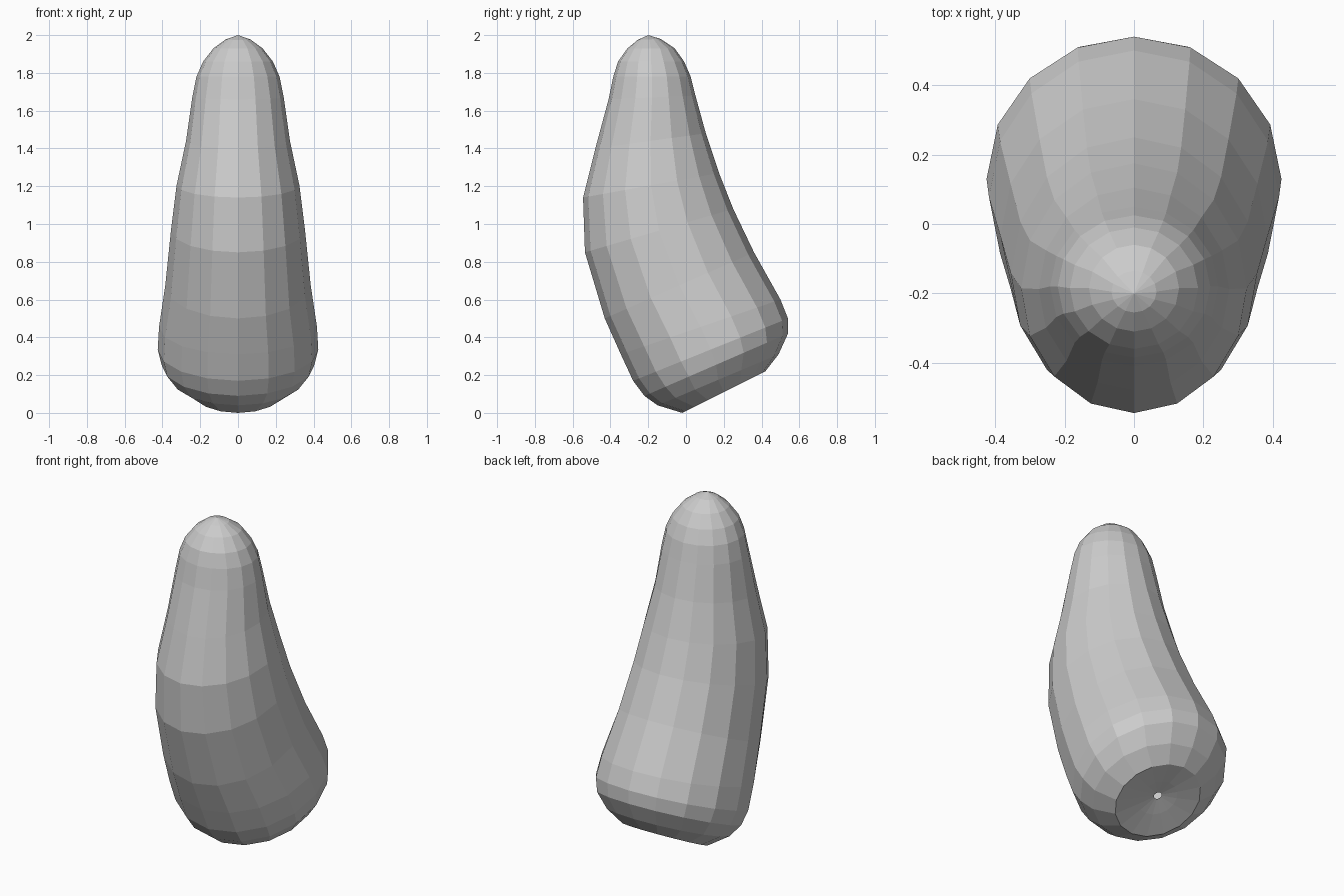
import bpy, bmesh
from math import sin, cos, pi

SIDES = 16

# Tilted cross-sections, base to tip: front (y, z), back (y, z), half width in x
SECTIONS = [
    (0.18, 0.13, 0.22, 0.15, 0.022),
    (0.10, 0.075, 0.30, 0.175, 0.11),
    (-0.02, 0.00, 0.42, 0.22, 0.24),
    (-0.15, 0.04, 0.49, 0.31, 0.345),
    (-0.22, 0.09, 0.54, 0.42, 0.405),
    (-0.28, 0.17, 0.54, 0.50, 0.425),
    (-0.345, 0.31, 0.50, 0.60, 0.418),
    (-0.43, 0.50, 0.36, 0.85, 0.385),
    (-0.535, 0.85, 0.25, 1.08, 0.355),
    (-0.545, 1.14, 0.175, 1.27, 0.325),
    (-0.48, 1.40, 0.105, 1.48, 0.275),
    (-0.41, 1.66, 0.05, 1.68, 0.242),
    (-0.385, 1.78, 0.025, 1.78, 0.22),
    (-0.36, 1.86, -0.01, 1.86, 0.185),
    (-0.31, 1.93, -0.06, 1.93, 0.13),
    (-0.255, 1.975, -0.135, 1.98, 0.065),
]

bm = bmesh.new()


def ring(fy, fz, by, bz, half_width):
    verts = []
    for i in range(SIDES):
        a = 2 * pi * i / SIDES
        t = (1 - cos(a)) / 2
        verts.append(bm.verts.new((half_width * sin(a),
                                   fy + (by - fy) * t,
                                   fz + (bz - fz) * t)))
    return verts


# Loft the body; the small hole in the dimpled base stays open
rings = [ring(*s) for s in SECTIONS]
for low, high in zip(rings, rings[1:]):
    for i in range(SIDES):
        j = (i + 1) % SIDES
        bm.faces.new((low[i], low[j], high[j], high[i]))

# Pointed tip
tip = bm.verts.new((0, -0.2, 2.0))
for i in range(SIDES):
    bm.faces.new((rings[-1][i], rings[-1][(i + 1) % SIDES], tip))

mesh = bpy.data.meshes.new("body")
bm.to_mesh(mesh)
bm.free()
body = bpy.data.objects.new("body", mesh)
bpy.context.collection.objects.link(body)
